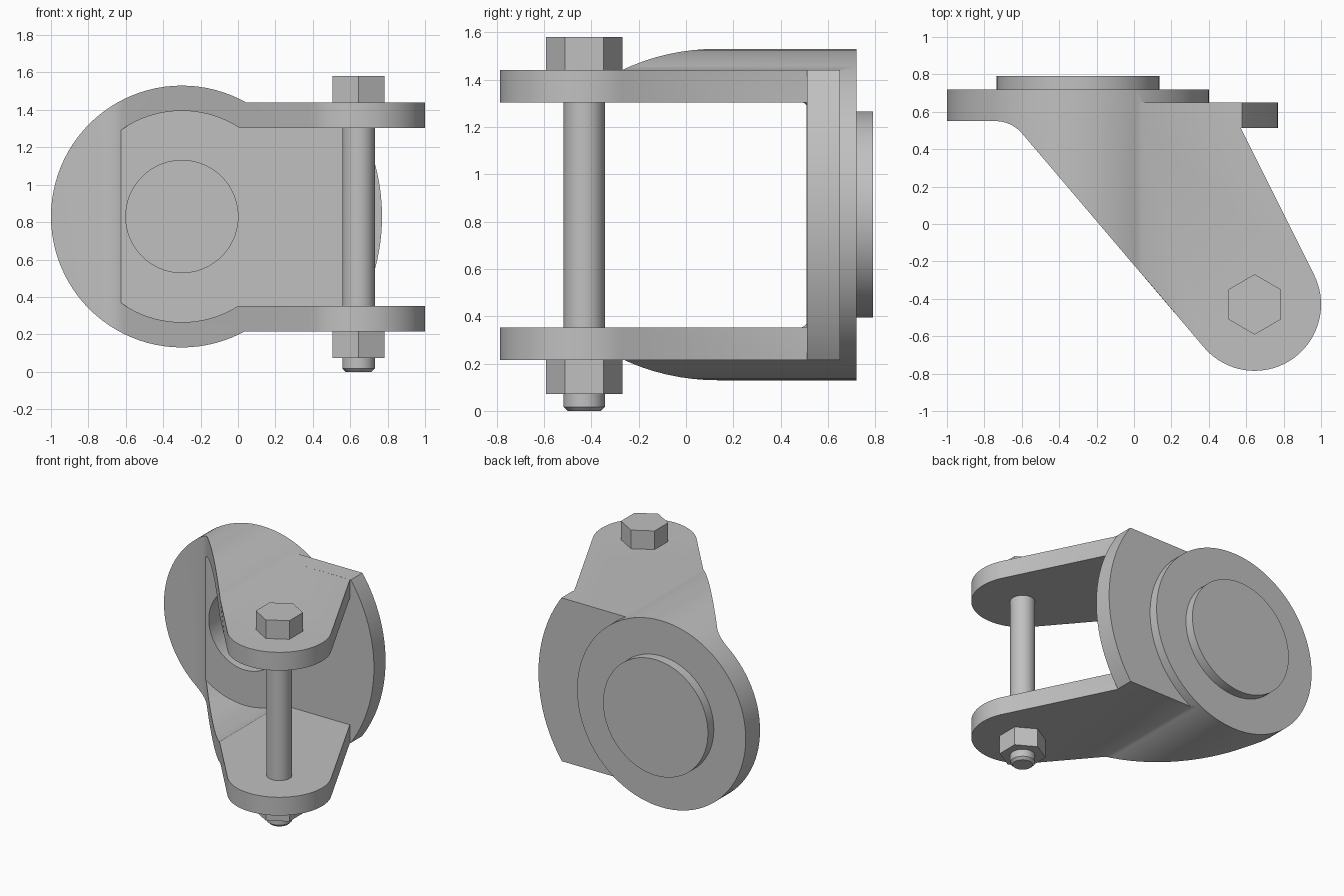
import bpy, bmesh
from math import sin, cos, radians

if "Cube" in bpy.data.objects:
    bpy.data.objects.remove(bpy.data.objects["Cube"], do_unlink=True)

GREY = (0.53, 0.53, 0.53, 1)
steel = bpy.data.materials.new("steel grey")
steel.use_nodes = True
steel.diffuse_color = GREY
steel.node_tree.nodes["Principled BSDF"].inputs["Base Color"].default_value = GREY

HUB_X, MID_Z = -0.30, 0.83      # hub axis
PIN_X, PIN_Y = 0.645, -0.43     # bolt axis
BOTTOM, TOP = 0.215, 1.44       # outer faces of the arms


def arc(cx, cy, r, start=0, end=360, n=96):
    """Points along an arc; a full circle leaves out the repeated point."""
    steps = n if end - start == 360 else n - 1
    angles = [radians(start + (end - start) * i / steps) for i in range(n)]
    return [(cx + r * cos(a), cy + r * sin(a)) for a in angles]


def prism(name, outline, axis, low, high):
    """Extrude an outline along y (outline in x, z) or z (outline in x, y)."""
    bm = bmesh.new()

    def ring(t):
        return [bm.verts.new((u, t, v) if axis == "y" else (u, v, t)) for u, v in outline]
    a, b = ring(low), ring(high)
    bm.faces.new(a)
    bm.faces.new(b)
    for i in range(len(a)):
        j = (i + 1) % len(a)
        bm.faces.new((a[i], a[j], b[j], b[i]))
    bmesh.ops.recalc_face_normals(bm, faces=bm.faces[:])
    mesh = bpy.data.meshes.new(name)
    bm.to_mesh(mesh)
    bm.free()
    mesh.materials.append(steel)
    obj = bpy.data.objects.new(name, mesh)
    bpy.context.collection.objects.link(obj)
    return obj


def activate(obj):
    bpy.ops.object.select_all(action="DESELECT")
    obj.select_set(True)
    bpy.context.view_layer.objects.active = obj


def combine(obj, other, operation):
    mod = obj.modifiers.new("combine", "BOOLEAN")
    mod.operation, mod.solver, mod.object = operation, "EXACT", other
    activate(obj)
    bpy.ops.object.modifier_apply(modifier=mod.name)
    bpy.data.objects.remove(other, do_unlink=True)


def smooth(obj):
    activate(obj)
    bpy.ops.object.shade_smooth_by_angle(angle=radians(30))


def hub_disc(name, r, low, high):
    return prism(name, arc(HUB_X, MID_Z, r), "y", low, high)


# Round hub, trimmed to its slanted side profile with a filleted rim
bracket = hub_disc("fork_bracket", 0.70, -0.9, 0.72)
fillet = arc(-0.74, 0.365, 0.185, 90, 40.5, 9)
trim = [(-1.2, 0.55)] + fillet + [(0.376, -0.662), (0.6, -0.662), (0.6, 0.9), (-1.2, 0.9)]
combine(bracket, prism("hub_trim", trim, "z", -0.5, 2), "INTERSECT")

# Arm block with a rounded end around the bolt
arm = [(-0.1, 0.65), (-0.1, -0.1)] + arc(PIN_X, PIN_Y, 0.355, 220.5, 386.5, 48)
arm += [(0.572, 0.51), (0.572, 0.65)]
combine(bracket, prism("arm_block", arm, "z", BOTTOM, TOP), "UNION")

# Back plate with a curved outer edge
plate = [(0, BOTTOM)] + arc(HUB_X, MID_Z, 1.07, -35.1, 34.8, 40) + [(0, TOP)]
combine(bracket, prism("back_plate", plate, "y", 0.512, 0.65), "UNION")

# Raised boss on the back
combine(bracket, hub_disc("back_boss", 0.435, 0.70, 0.79), "UNION")

# Cavity: round bore, gap between the arms, and the bearing recess
combine(bracket, hub_disc("bore_cutter", 0.565, -1.2, 0.51), "DIFFERENCE")
gap = [(HUB_X, 0.352), (1.3, 0.352), (1.3, 1.303), (HUB_X, 1.303)]
combine(bracket, prism("gap_cutter", gap, "y", -1.2, 0.51), "DIFFERENCE")
combine(bracket, hub_disc("recess_cutter", 0.30, 0.4, 0.72), "DIFFERENCE")
smooth(bracket)

# Bolt shank with a chamfered tip
shank = prism("bolt_shank", arc(PIN_X, PIN_Y, 0.087, n=48), "z", 0, 1.46)
bevel = shank.modifiers.new("tip_chamfer", "BEVEL")
bevel.width, bevel.segments = 0.018, 1
bevel.limit_method, bevel.angle_limit = "ANGLE", radians(60)
activate(shank)
bpy.ops.object.modifier_apply(modifier=bevel.name)
smooth(shank)

# Hexagonal bolt head and nut
hexagon = arc(PIN_X, PIN_Y, 0.161, 30, 390, 6)
prism("bolt_head", hexagon, "z", TOP, 1.58)
prism("bolt_nut", hexagon, "z", 0.073, BOTTOM)
